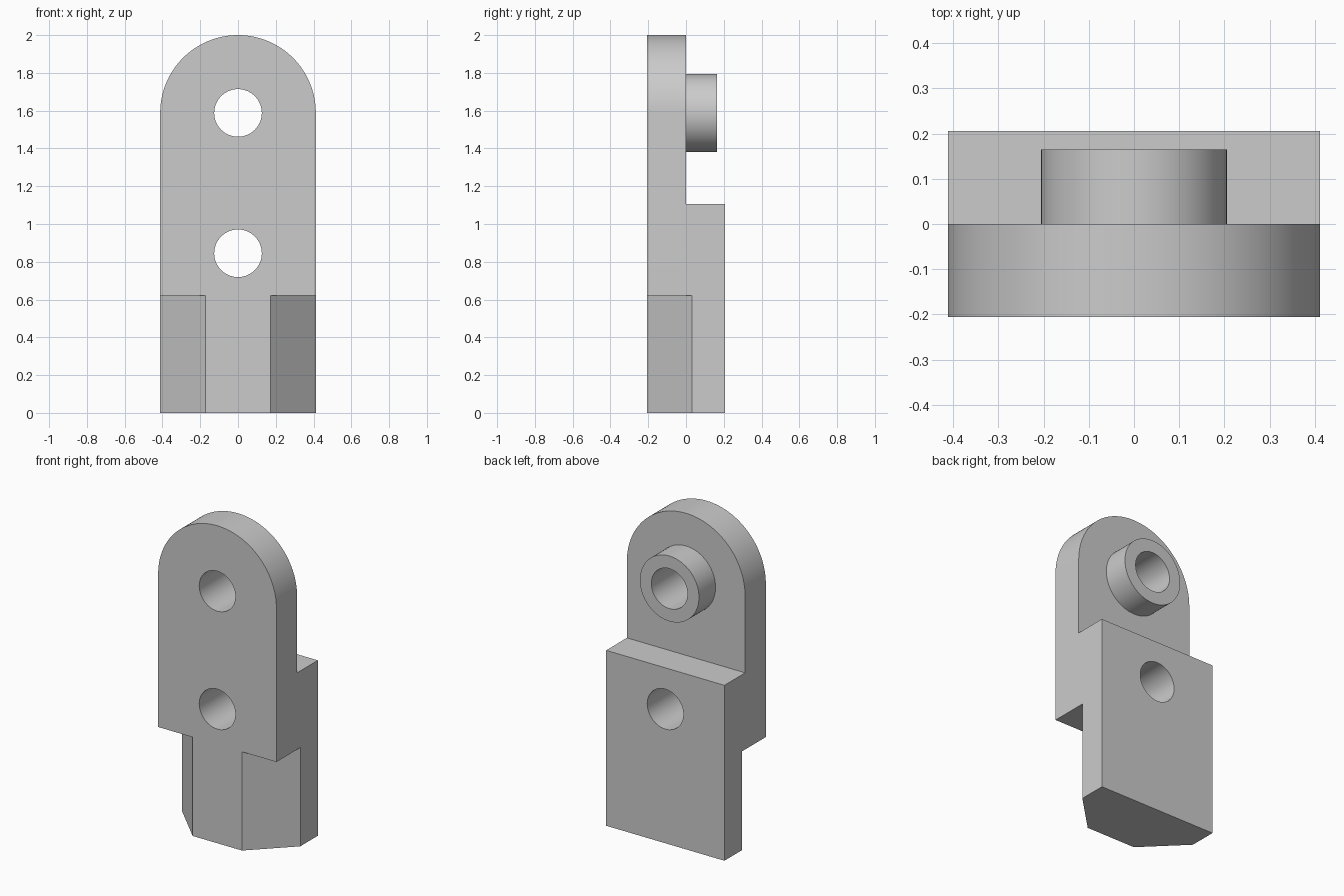
import bpy, bmesh
from math import pi, sin, cos, radians

if "Cube" in bpy.data.objects:
    bpy.data.objects.remove(bpy.data.objects["Cube"], do_unlink=True)

HALF_W, HALF_D, HEIGHT = 0.412, 0.206, 2.0
EYE_Z, LOWER_Z, HOLE_R = HEIGHT - HALF_W, 0.845, 0.126
BOSS_R, BOSS_Y = 0.206, 0.165
STEP_Z, NOTCH_Z = 1.105, 0.622
NOTCH_X, NOTCH_Y = 0.172, 0.032

grey = bpy.data.materials.new("plain grey")
grey.use_nodes = True
colour = (0.6, 0.6, 0.6, 1)
grey.diffuse_color = colour
grey.node_tree.nodes["Principled BSDF"].inputs["Base Color"].default_value = colour


def prism(name, outline, axis, low, high):
    """Extrude a flat outline along the x, y or z axis."""
    place = {"x": lambda a, b, t: (t, a, b),
             "y": lambda a, b, t: (a, t, b),
             "z": lambda a, b, t: (a, b, t)}[axis]
    bm = bmesh.new()
    ends = [[bm.verts.new(place(a, b, t)) for a, b in outline] for t in (low, high)]
    for end in ends:
        bm.faces.new(end)
    n = len(outline)
    for i in range(n):
        j = (i + 1) % n
        bm.faces.new((ends[0][i], ends[0][j], ends[1][j], ends[1][i]))
    bmesh.ops.recalc_face_normals(bm, faces=bm.faces)
    mesh = bpy.data.meshes.new(name)
    bm.to_mesh(mesh)
    bm.free()
    mesh.materials.append(grey)
    obj = bpy.data.objects.new(name, mesh)
    bpy.context.collection.objects.link(obj)
    return obj


def arc(radius, z, start, end, steps):
    return [(radius * cos(start + (end - start) * i / steps),
             z + radius * sin(start + (end - start) * i / steps))
            for i in range(steps + 1)]


def disc(name, radius, z, low, high):
    return prism(name, arc(radius, z, 0, 2 * pi, 64)[:-1], "y", low, high)


def combine(target, tool, operation):
    """Apply a boolean and remove the helper."""
    mod = target.modifiers.new(operation, "BOOLEAN")
    mod.operation, mod.object, mod.solver = operation, tool, "EXACT"
    bpy.context.view_layer.objects.active = target
    bpy.ops.object.modifier_apply(modifier=mod.name)
    bpy.data.objects.remove(tool, do_unlink=True)


# Stepped side profile: thin upper plate, thick lower block
body = prism("bracket_body",
             [(-HALF_D, 0), (HALF_D, 0), (HALF_D, STEP_Z), (0, STEP_Z),
              (0, HEIGHT + 0.1), (-HALF_D, HEIGHT + 0.1)], "x", -0.6, 0.6)

# Rounded top and straight sides
arch = arc(HALF_W, EYE_Z, 0, pi, 64) + [(-HALF_W, -0.1), (HALF_W, -0.1)]
combine(body, prism("arch_helper", arch, "y", -0.5, 0.5), "INTERSECT")

# Slanted notches on the lower front corners
dx, dy = (HALF_W - NOTCH_X) / 2, (NOTCH_Y + HALF_D) / 2
x0, y0 = NOTCH_X - dx, -HALF_D - dy
x1, y1 = HALF_W + dx, NOTCH_Y + dy
for side in (-1, 1):
    notch = [(side * x0, y0), (side * x1, y0), (side * x1, y1)]
    combine(body, prism("notch_helper", notch, "z", -0.1, NOTCH_Z), "DIFFERENCE")

# Round boss on the back, then both through holes
combine(body, disc("boss_helper", BOSS_R, EYE_Z, -0.1, BOSS_Y), "UNION")
for z in (EYE_Z, LOWER_Z):
    combine(body, disc("hole_helper", HOLE_R, z, -0.5, 0.5), "DIFFERENCE")

# Smooth curved walls, sharp edges
bpy.ops.object.select_all(action="DESELECT")
body.select_set(True)
bpy.context.view_layer.objects.active = body
bpy.ops.object.shade_smooth_by_angle(angle=radians(30))
